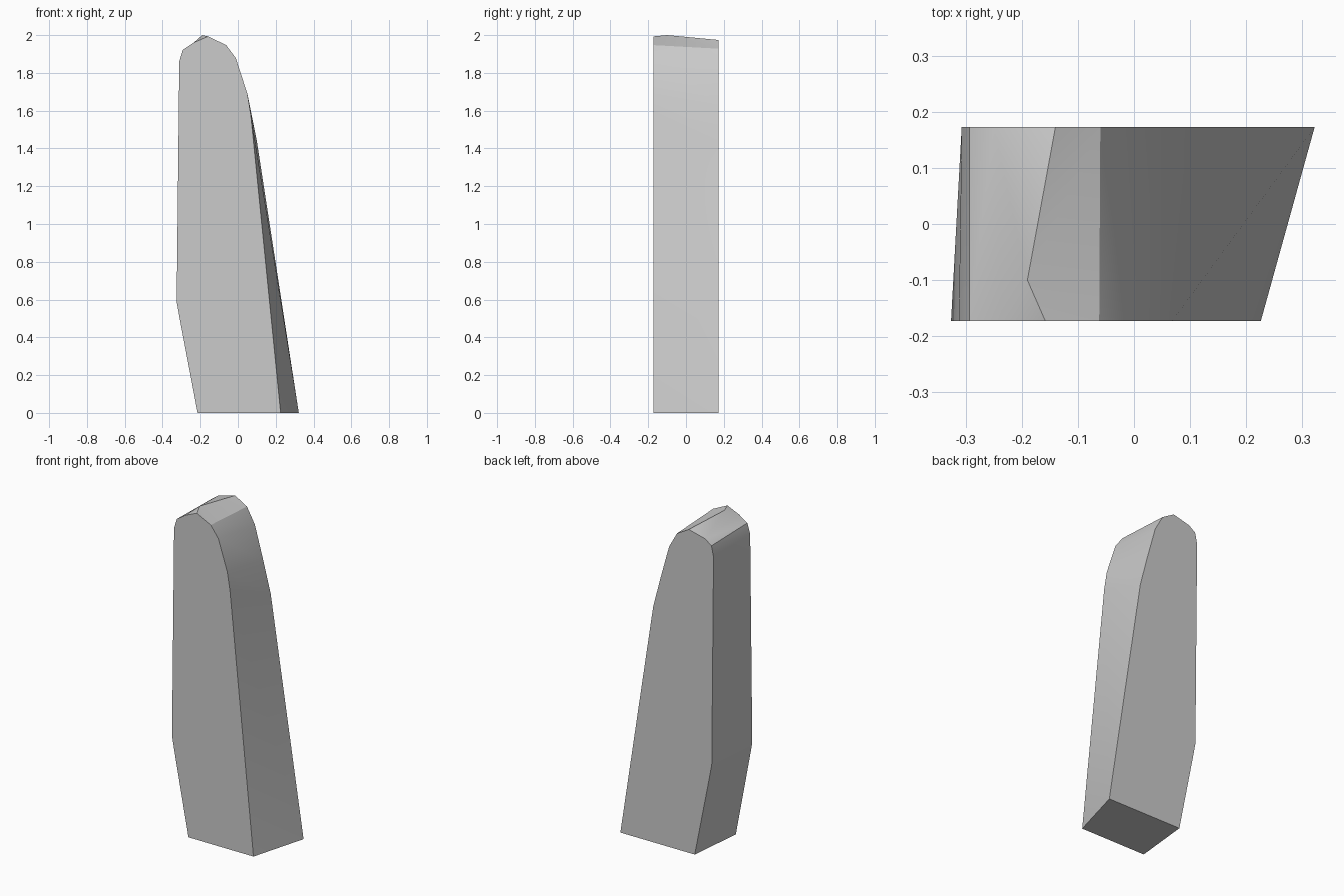
import bpy, bmesh, math

cube = bpy.data.objects.get("Cube")
if cube:
    bpy.data.objects.remove(cube, do_unlink=True)

HALF_DEPTH = 0.173

# Outlines (x, z) from the lower left, over the rounded top, to the lower right
FRONT = [(-.215, 0), (-.31, .5), (-.326, .59), (-.312, 1.86), (-.293, 1.922),
         (-.235, 1.96), (-.158, 1.993), (-.062, 1.947), (-.011, 1.878),
         (.05, 1.69), (.068, 1.58), (.226, 0)]
BACK = [(-.18, 0), (-.278, .49), (-.295, .58), (-.307, 1.85), (-.293, 1.915),
        (-.25, 1.946), (-.14, 1.974), (-.06, 1.928), (-.007, 1.833),
        (.05, 1.63), (.1, 1.44), (.322, 0)]
CROWN = 6
LAST = len(FRONT) - 1

# Single material
stone = bpy.data.materials.new("plain grey")
stone.use_nodes = True
grey = (0.6, 0.6, 0.6, 1)
stone.diffuse_color = grey
stone.node_tree.nodes["Principled BSDF"].inputs["Base Color"].default_value = grey

# Slab lofted between the two outlines
bm = bmesh.new()
front = [bm.verts.new((x, -HALF_DEPTH, z)) for x, z in FRONT]
back = [bm.verts.new((x, HALF_DEPTH, z)) for x, z in BACK]
bm.faces.new(front)
bm.faces.new(back[::-1])
bm.faces.new((front[0], front[LAST], back[LAST], back[0]))
for i in range(LAST):
    if i in (CROWN - 1, CROWN):
        continue
    a, b, c, d = front[i], front[i + 1], back[i + 1], back[i]
    bm.faces.new((a, b, c))
    bm.faces.new((a, c, d))

# Crown fanned around its highest point
peak = bm.verts.new((-.19, -.1, 2))
ring = front[CROWN - 1:CROWN + 2] + back[CROWN - 1:CROWN + 2][::-1]
for a, b in zip(ring, ring[1:] + ring[:1]):
    bm.faces.new((a, b, peak))
bmesh.ops.recalc_face_normals(bm, faces=bm.faces)

mesh = bpy.data.meshes.new("slab")
bm.to_mesh(mesh)
bm.free()
mesh.materials.append(stone)
slab = bpy.data.objects.new("slab", mesh)
bpy.context.collection.objects.link(slab)

# Smooth the rounded side, keep the rims sharp
bpy.ops.object.select_all(action='DESELECT')
slab.select_set(True)
bpy.context.view_layer.objects.active = slab
bpy.ops.object.shade_smooth_by_angle(angle=math.radians(30))
